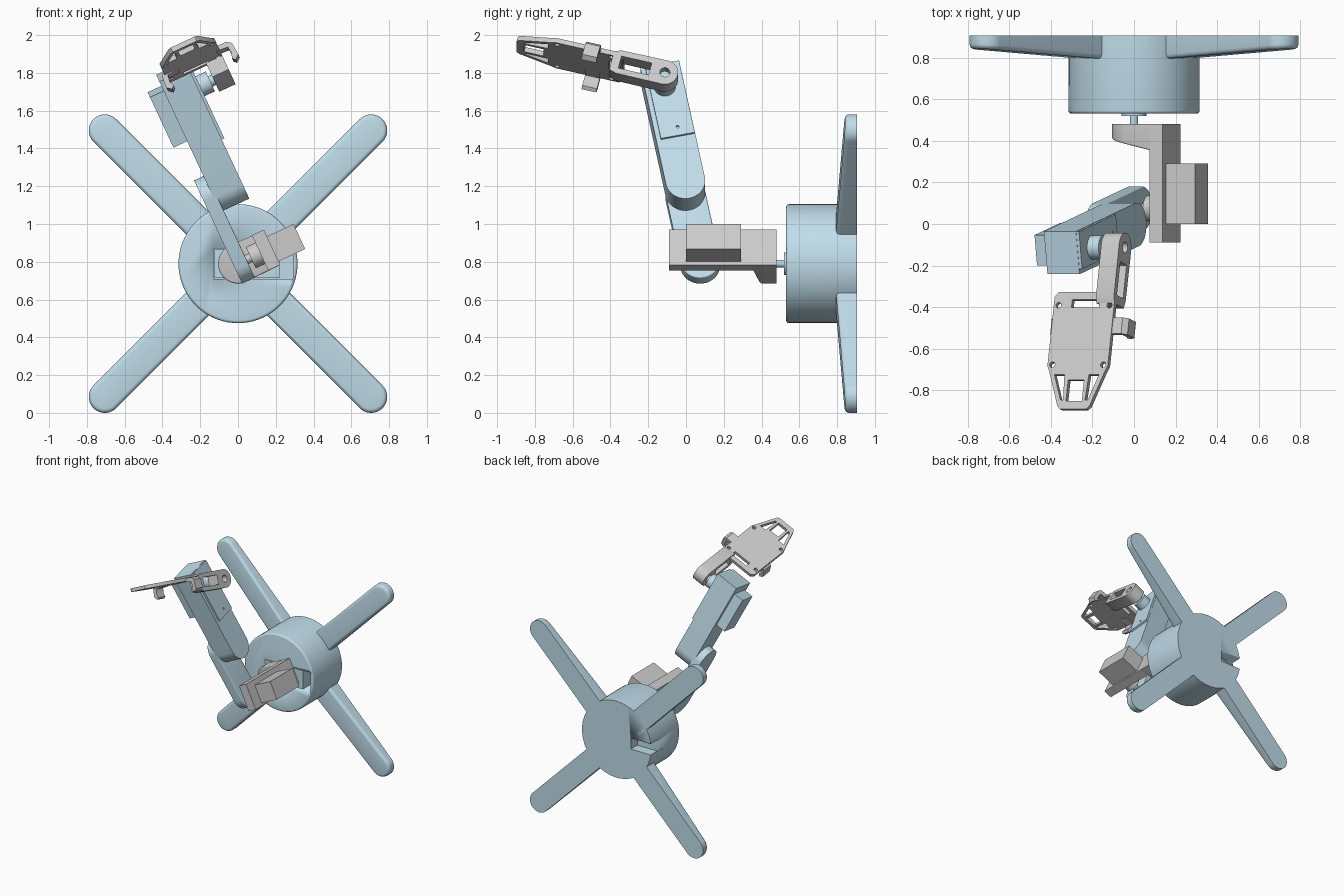
import bpy, bmesh
from math import sin, cos, pi, radians
from mathutils import Vector, Matrix

if "Cube" in bpy.data.objects:
    bpy.data.objects.remove(bpy.data.objects["Cube"])

blue = bpy.data.materials.new("pale_blue")
blue.diffuse_color = (0.53, 0.72, 0.82, 1)
blue.use_nodes = True
blue.node_tree.nodes["Principled BSDF"].inputs["Base Color"].default_value = blue.diffuse_color


def frame(origin, a, b, c):
    m = Matrix((a, b, c)).transposed().to_4x4()
    m.translation = origin
    return m


def arc(cx, cy, r, a0=0, a1=360, n=32):
    full = abs(a1 - a0) == 360
    k = n if full else n + 1
    return [(cx + r * cos(radians(a0 + (a1 - a0) * i / n)),
             cy + r * sin(radians(a0 + (a1 - a0) * i / n))) for i in range(k)]


def rect(x0, x1, y0, y1):
    return [(x0, y0), (x1, y0), (x1, y1), (x0, y1)]


def plate(name, loops, z0, z1, m, mat=None, bev=0, taper=None):
    """Flat outline with holes, extruded z0..z1; taper(x) gives a sloped top."""
    cu = bpy.data.curves.new(name, 'CURVE')
    cu.dimensions, cu.fill_mode, cu.extrude = '2D', 'BOTH', 0.5
    for loop in loops:
        s = cu.splines.new('POLY')
        s.points.add(len(loop) - 1)
        for p, (x, y) in zip(s.points, loop):
            p.co = (x, y, 0, 1)
        s.use_cyclic_u = True
    tmp = bpy.data.objects.new(name + "_outline", cu)
    bpy.context.collection.objects.link(tmp)
    dg = bpy.context.evaluated_depsgraph_get()
    me = bpy.data.meshes.new_from_object(tmp.evaluated_get(dg))
    bpy.data.objects.remove(tmp)
    bm = bmesh.new()
    bm.from_mesh(me)
    bmesh.ops.remove_doubles(bm, verts=bm.verts, dist=1e-5)
    top = [v for v in bm.verts if v.co.z > 0]
    for v in bm.verts:
        v.co.z = z0 if v.co.z < 0 else (taper(v.co.x) if taper else z1)
    bmesh.ops.recalc_face_normals(bm, faces=bm.faces)
    bmesh.ops.dissolve_limit(bm, angle_limit=0.01, verts=bm.verts, edges=bm.edges)
    if bev:
        tops = {v for v in top if v.is_valid}
        es = [e for e in bm.edges if all(v in tops for v in e.verts)
              and e.calc_face_angle(0) > 0.5]
        bmesh.ops.bevel(bm, geom=es, offset=bev, segments=4, profile=0.5, affect='EDGES')
    bm.to_mesh(me)
    bm.free()
    me.name = name
    me.materials.clear()
    if mat:
        me.materials.append(mat)
    ob = bpy.data.objects.new(name, me)
    ob.matrix_world = m
    bpy.context.collection.objects.link(ob)
    bpy.ops.object.select_all(action='DESELECT')
    bpy.context.view_layer.objects.active = ob
    ob.select_set(True)
    bpy.ops.object.shade_smooth_by_angle(angle=radians(30))
    return ob


# Frames: base, first bracket (turned 25 deg), arm link, hand
X, Y, Z = Vector((1, 0, 0)), Vector((0, 1, 0)), Vector((0, 0, 1))
C = Vector((0, 0, 0.79))
th, ph, ps = radians(25), radians(11.3), radians(14)
U = X * cos(th) + Z * sin(th)
V = Z * cos(th) - X * sin(th)
T, W = Y * cos(ph) + V * sin(ph), V * cos(ph) - Y * sin(ph)
D, N = V * sin(ps) - Y * cos(ps), V * cos(ps) + Y * sin(ps)
J1 = C + Y * 0.075
J2 = J1 + W * 0.955
BASE = frame(C, X, Z, -Y)
BRACKET = frame(C, U, V, -Y)
LINK = frame(J1, T, W, U)

# Base drum with motor pocket in front and cable slot at the back
drum = plate("base_drum", [arc(0, 0, 0.315, n=72)], -0.905, -0.53, BASE, blue, 0.015)
for loop, z0, z1 in ((rect(-0.13, 0.29, -0.08, 0.08), -0.75, -0.4),
                     (rect(-0.4, -0.13, -0.045, 0.045), -1.0, -0.82)):
    cut = plate("cutter", [loop], z0, z1, BASE)
    cut.hide_render = True
    mod = drum.modifiers.new("cut", 'BOOLEAN')
    mod.operation, mod.solver, mod.object = 'DIFFERENCE', 'EXACT', cut
    bpy.context.view_layer.objects.active = drum
    bpy.ops.object.modifier_apply(modifier=mod.name)
    bpy.data.objects.remove(cut)
plate("base_motor", [rect(-0.125, 0.22, -0.075, 0.075)], -0.74, -0.532, BASE, blue)
plate("base_collar", [arc(0, 0, 0.06)], -0.54, -0.518, BASE, blue)
plate("base_shaft", [arc(0, 0, 0.02)], -0.53, -0.46, BASE, blue)

# Four splayed legs, thinner at the tips
for i in range(4):
    a = radians(45 + 90 * i)
    d, e = X * cos(a) + Z * sin(a), Z * cos(a) - X * sin(a)
    outline = arc(0.997, 0, 0.085, -90, 90) + [(0.2, 0.085), (0.2, -0.085)]
    plate(f"leg_{i + 1}", [outline], -0.905, 0, frame(C, d, e, -Y), blue, 0.022,
          lambda x: -0.795 - 0.062 * (x - 0.31))

# Shoulder bracket and its motor
foot = arc(0, 0, 0.105, 90, 270) + [(0.2, -0.1), (0.2, 0.1)]
plate("shoulder_bracket_foot", [foot], -0.48, 0, BRACKET, None, 0.008,
      lambda x: -0.385 + 0.234 * x)
plate("shoulder_bracket_arm", [rect(0.13, 0.2, -0.1, 0.105)], -0.479, 0.09, BRACKET)
plate("shoulder_motor", [rect(0.19, 0.355, -0.08, 0.066)], -0.29, 0.0, BRACKET)
plate("shoulder_horn", [arc(0, 0, 0.062)], 0.075, 0.14, LINK)
plate("shoulder_pin", [arc(0, 0, 0.025)], 0.03, 0.08, LINK)

# Arm link: thin lower plate, thick upper housing
lower = arc(0, 0, 0.105, 180, 360) + arc(0, 0.4, 0.105, 0, 180)
plate("lower_arm", [lower], -0.025, 0.05, LINK, blue, 0.006)
upper = arc(0, 0.4, 0.105, 180, 360) + [(0.105, 1.09), (-0.105, 1.09)]
plate("upper_arm", [upper], 0.03, 0.2, LINK, blue)
cover = rect(-0.08, 0.103, 0.66, 1.088)
plate("upper_arm_cover", [cover, arc(0.02, 0.71, 0.008, n=12)], 0.19, 0.215, LINK, blue)
plate("wrist_motor", [rect(-0.075, 0.075, 0.73, 1.03)], -0.05, 0.1, LINK, blue)
plate("wrist_horn", [arc(0, 0.955, 0.058)], 0.2, 0.275, LINK, blue)
plate("wrist_pin", [arc(0, 0.955, 0.03)], 0.27, 0.345, LINK, blue)

# Open wrist bar
bar = arc(0, 0, 0.07, 180, 360) + [(0.068, 0.25), (0.055, 0.29), (-0.055, 0.29), (-0.068, 0.25)]
plate("wrist_bar", [bar, rect(-0.036, 0.036, 0.08, 0.245), arc(0, 0, 0.027, n=20)],
      0.295, 0.39, frame(J2, N, D, U), None)

# Tool plate with slot, screw holes and open tapered nose
HAND = frame(J2, D, U, N)
mid = 0.23
half = [(0.235, 0.14), (0.26, 0.16), (0.60, 0.16), (0.635, 0.145), (0.80, 0.085), (0.815, 0.07)]
outline = [(d, mid - p) for d, p in half] + [(d, mid + p) for d, p in reversed(half)]
loops = [outline, rect(0.272, 0.312, 0.165, 0.31), rect(0.67, 0.775, 0.188, 0.272)]
for s in (-1, 1):
    loops.append([(0.645, mid + s * 0.118), (0.645, mid + s * 0.065),
                  (0.77, mid + s * 0.058), (0.77, mid + s * 0.072)])
    loops += [arc(d, mid + s * 0.135, 0.014, n=16) for d in (0.3, 0.595)]
plate("tool_plate", loops, 0.028, 0.055, HAND)

# Side hooks under the plate
SIDE = frame(J2, U, N, D)
right = [(0.37, 0.05), (0.44, 0.05), (0.465, 0.03), (0.47, -0.04), (0.445, -0.06),
         (0.43, -0.045), (0.44, -0.02), (0.435, 0.02), (0.37, 0.025)]
plate("side_hook_right", [right], 0.36, 0.44, SIDE)
left = [(0.52 - p, n) for p, n in right][::-1]
plate("side_hook_left", [left], 0.36, 0.44, SIDE)
